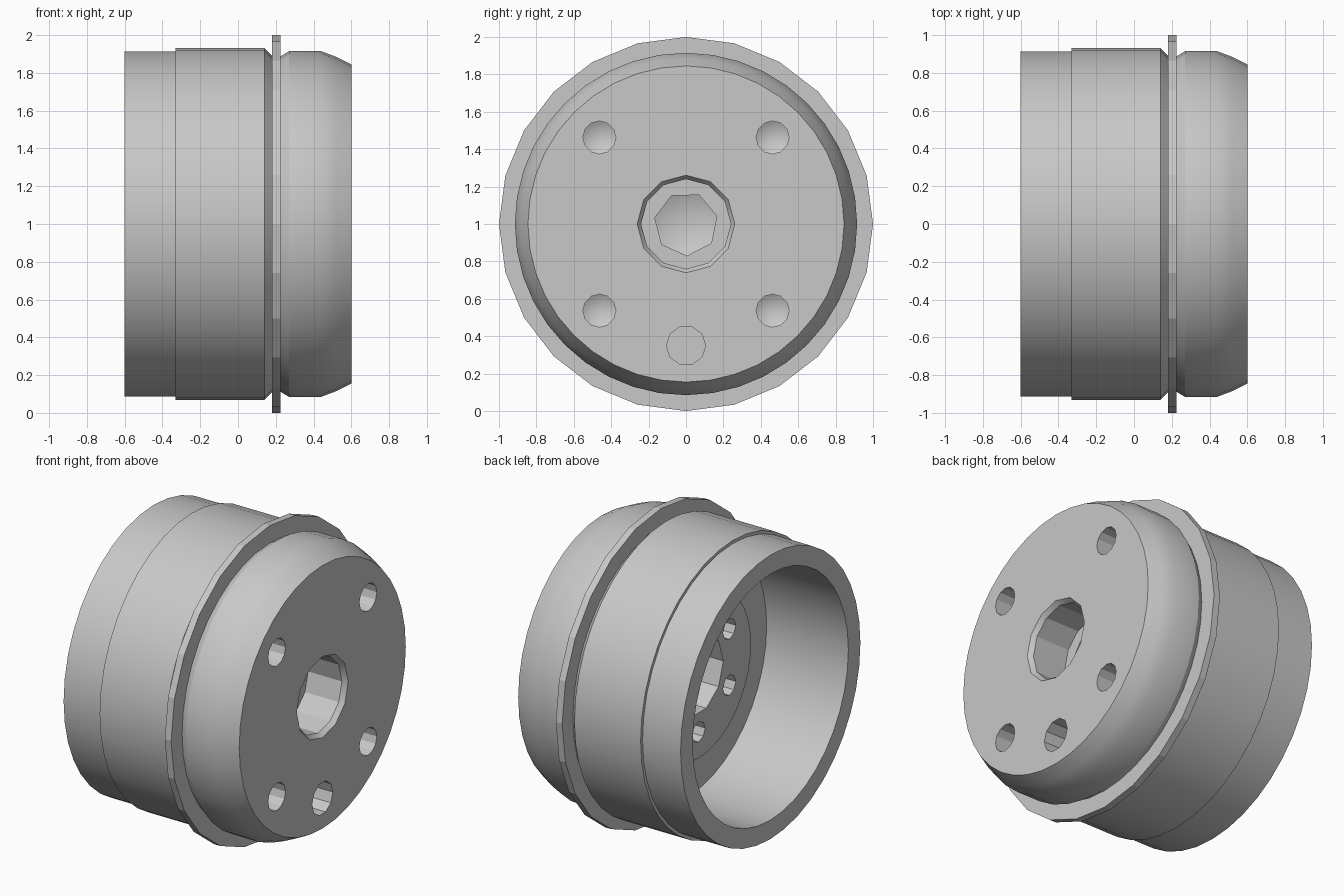
import bpy, bmesh
from math import cos, sin, tau, radians

cube = bpy.data.objects.get("Cube")
if cube:
    bpy.data.objects.remove(cube)

# One plain grey metal
metal = bpy.data.materials.new("grey_metal")
metal.use_nodes = True
grey = (0.58, 0.58, 0.58, 1)
metal.diffuse_color = grey
metal.node_tree.nodes["Principled BSDF"].inputs["Base Color"].default_value = grey


def lathe(name, profile, sides, y=0, z=1, turn=0):
    """Closed solid turned about an axis along x; radius 0 makes a tip."""
    bm = bmesh.new()
    rings = []
    for x, r in profile:
        count = sides if r > 0 else 1
        rings.append([bm.verts.new((x, y + r * cos(turn + tau * i / sides),
                                    z + r * sin(turn + tau * i / sides)))
                      for i in range(count)])
    for a, b in zip(rings, rings[1:]):
        for i in range(sides):
            j = (i + 1) % sides
            loop = [a[i % len(a)], a[j % len(a)], b[j % len(b)], b[i % len(b)]]
            bm.faces.new(list(dict.fromkeys(loop)))
    for ring in (rings[0], rings[-1]):
        if len(ring) > 1:
            bm.faces.new(ring)
    bmesh.ops.recalc_face_normals(bm, faces=bm.faces)
    mesh = bpy.data.meshes.new(name)
    bm.to_mesh(mesh)
    bm.free()
    mesh.materials.append(metal)
    obj = bpy.data.objects.new(name, mesh)
    bpy.context.collection.objects.link(obj)
    return obj


def select(obj):
    bpy.ops.object.select_all(action='DESELECT')
    obj.select_set(True)
    bpy.context.view_layer.objects.active = obj


def cut(obj, cutter):
    mod = obj.modifiers.new("cut", 'BOOLEAN')
    mod.operation = 'DIFFERENCE'
    mod.solver = 'EXACT'
    mod.object = cutter
    select(obj)
    bpy.ops.object.modifier_apply(modifier=mod.name)
    bpy.data.objects.remove(cutter)


# Drum: stepped sleeve, neck under the flange and rounded closed end
drum = lathe("drum", [(-0.6, 0.912), (-0.33, 0.912), (-0.33, 0.932), (0.14, 0.932),
                      (0.18, 0.89), (0.22, 0.885), (0.27, 0.915), (0.44, 0.915),
                      (0.52, 0.885), (0.6, 0.845)], 40)

# Open cavity that leaves a raised round boss on its floor
cut(drum, lathe("cavity", [(-0.7, 0.79), (-0.02, 0.79), (-0.02, 0.53), (-0.09, 0.53)], 40))

# Stepped central bore with a conical bottom, and the bore behind it
cut(drum, lathe("bore", [(0.62, 0.275), (0.57, 0.24), (0.33, 0.24)], 12))
cut(drum, lathe("socket", [(0.4, 0.17), (0.28, 0.17), (0.21, 0)], 7, turn=0.25))
cut(drum, lathe("rear_bore", [(-0.2, 0.25), (0.13, 0.25)], 10))

# Four drilled holes in the closed face
for y in (-0.463, 0.463):
    for dz in (-0.463, 0.463):
        cut(drum, lathe("drilled_hole", [(0.7, 0.088), (0.32, 0.088), (0.27, 0)],
                        12, y, 1 + dz))

# Flat-bottomed hole below them
cut(drum, lathe("pin_hole", [(0.7, 0.105), (0.3, 0.105)], 10, 0, 0.35))

# Ring of small holes in the boss
for i in range(6):
    a = tau * (i + 0.5) / 6
    cut(drum, lathe("boss_hole", [(-0.2, 0.065), (0.08, 0.065)], 8,
                    0.36 * cos(a), 1 + 0.36 * sin(a)))

select(drum)
bpy.ops.object.shade_smooth_by_angle(angle=radians(28))

# Thin faceted flange around the neck, as an open ring
flange = lathe("flange", [(0.18, 1.0), (0.225, 1.0)], 24)
cut(flange, lathe("flange_opening", [(0.1, 0.87), (0.3, 0.87)], 40))
